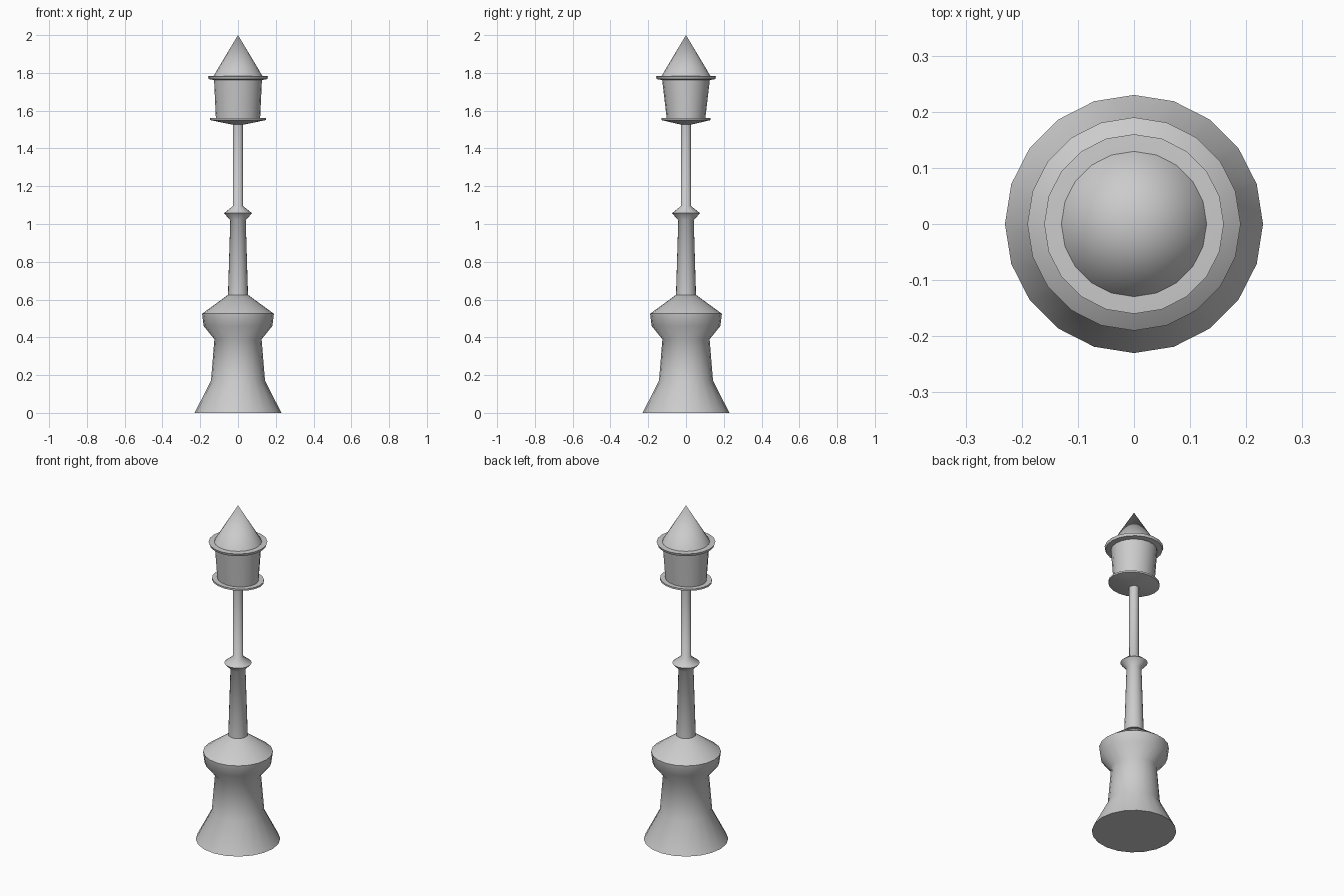
import bpy, bmesh, math

if "Cube" in bpy.data.objects:
    bpy.data.objects.remove(bpy.data.objects["Cube"])

SIDES = 20


def lathe(name, profile, smooth_angle=60):
    """Turn (radius, z[, y_scale]) points about z; radius 0 makes a tip, open ends get capped."""
    bm = bmesh.new()
    rings = []
    for r, z, *s in profile:
        sy = s[0] if s else 1.0
        if r == 0:
            rings.append([bm.verts.new((0, 0, z))])
            continue
        rings.append([bm.verts.new((r * math.cos(a), r * sy * math.sin(a), z))
                      for a in (2 * math.pi * i / SIDES for i in range(SIDES))])
    for lo, hi in zip(rings, rings[1:]):
        for i in range(SIDES):
            j = (i + 1) % SIDES
            if len(hi) == 1:
                bm.faces.new((lo[i], lo[j], hi[0]))
            else:
                bm.faces.new((lo[i], lo[j], hi[j], hi[i]))
    for ring in (rings[0], rings[-1]):
        if len(ring) > 1:
            bm.faces.new(ring)
    bmesh.ops.recalc_face_normals(bm, faces=bm.faces)
    me = bpy.data.meshes.new(name)
    bm.to_mesh(me)
    bm.free()
    ob = bpy.data.objects.new(name, me)
    bpy.context.collection.objects.link(ob)
    bpy.ops.object.select_all(action='DESELECT')
    ob.select_set(True)
    bpy.context.view_layer.objects.active = ob
    bpy.ops.object.shade_smooth_by_angle(angle=math.radians(smooth_angle))
    return ob


# Flared foot and bulging shoulder
lathe("base", [(0.23, 0), (0.143, 0.17), (0.125, 0.39), (0.182, 0.46),
               (0.19, 0.525), (0.053, 0.625)])

# Tapered post with a collar
lathe("post", [(0.053, 0.625), (0.041, 1.02), (0.074, 1.057),
               (0.027, 1.095), (0.027, 1.53)])

# Lantern tray, slightly flattened front to back
lathe("lantern_tray", [(0.035, 1.527, 0.88), (0.147, 1.55, 0.88), (0.147, 1.56, 0.88)])

# Lantern body, oval below and round above
lathe("lantern_body", [(0.117, 1.555, 0.87), (0.127, 1.77)])

# Rim and pointed roof
lathe("lantern_rim", [(0.125, 1.762), (0.155, 1.767), (0.16, 1.782), (0.13, 1.784)])
lathe("roof", [(0.13, 1.783), (0, 2.0)])
